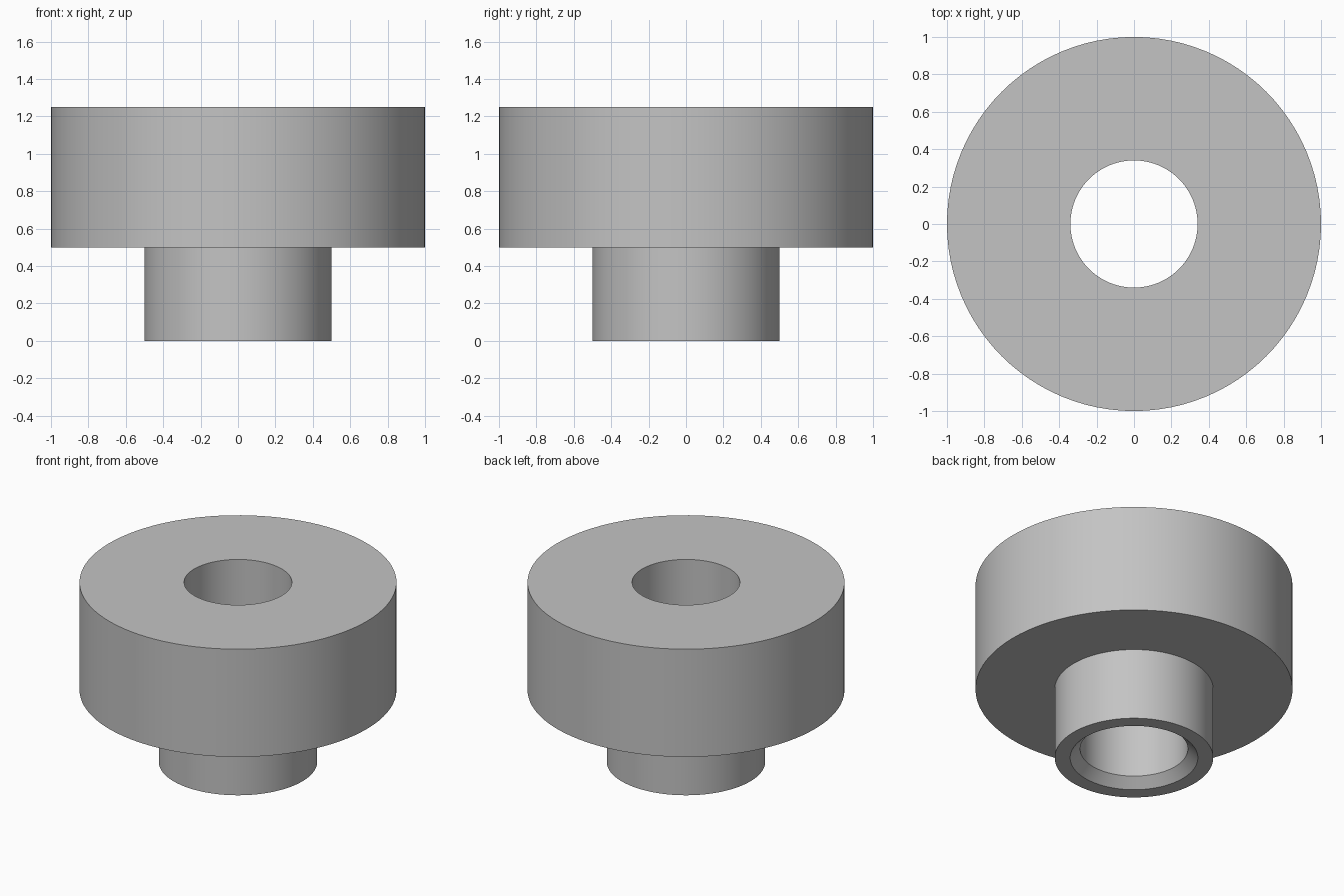
import bpy
import bmesh
import math

cube = bpy.data.objects.get("Cube")
if cube:
    bpy.data.objects.remove(cube, do_unlink=True)

# Main sizes
SEGMENTS = 96
HEAD_R, NECK_R, BORE_R = 1.0, 0.5, 0.34
TOP_Z, SHOULDER_Z, CHAMFER = 1.25, 0.5, 0.063

# Single grey material
grey = bpy.data.materials.new("plain_grey")
grey.use_nodes = True
colour = (0.55, 0.55, 0.55, 1.0)
grey.diffuse_color = colour
grey.node_tree.nodes["Principled BSDF"].inputs["Base Color"].default_value = colour

# Half section of the bushing: bore, head, shoulder, neck, chamfered mouth
profile = [
    (BORE_R, CHAMFER),
    (BORE_R, TOP_Z),
    (HEAD_R, TOP_Z),
    (HEAD_R, SHOULDER_Z),
    (NECK_R, SHOULDER_Z),
    (NECK_R, 0),
    (BORE_R + CHAMFER, 0),
]

# Revolve the closed section around z
bm = bmesh.new()
verts = [bm.verts.new((r, 0, z)) for r, z in profile]
edges = [bm.edges.new((a, b)) for a, b in zip(verts, verts[1:] + verts[:1])]
bmesh.ops.spin(bm, geom=verts + edges, cent=(0, 0, 0), axis=(0, 0, 1),
               angle=math.tau, steps=SEGMENTS, use_merge=True)
bmesh.ops.remove_doubles(bm, verts=bm.verts, dist=0.0001)
bmesh.ops.recalc_face_normals(bm, faces=bm.faces)

mesh = bpy.data.meshes.new("stepped_bushing")
bm.to_mesh(mesh)
bm.free()
mesh.materials.append(grey)
bushing = bpy.data.objects.new("stepped_bushing", mesh)
bpy.context.collection.objects.link(bushing)

# Smooth round walls, keep the rims sharp
bpy.ops.object.select_all(action="DESELECT")
bushing.select_set(True)
bpy.context.view_layer.objects.active = bushing
bpy.ops.object.shade_smooth_by_angle(angle=math.radians(30))
